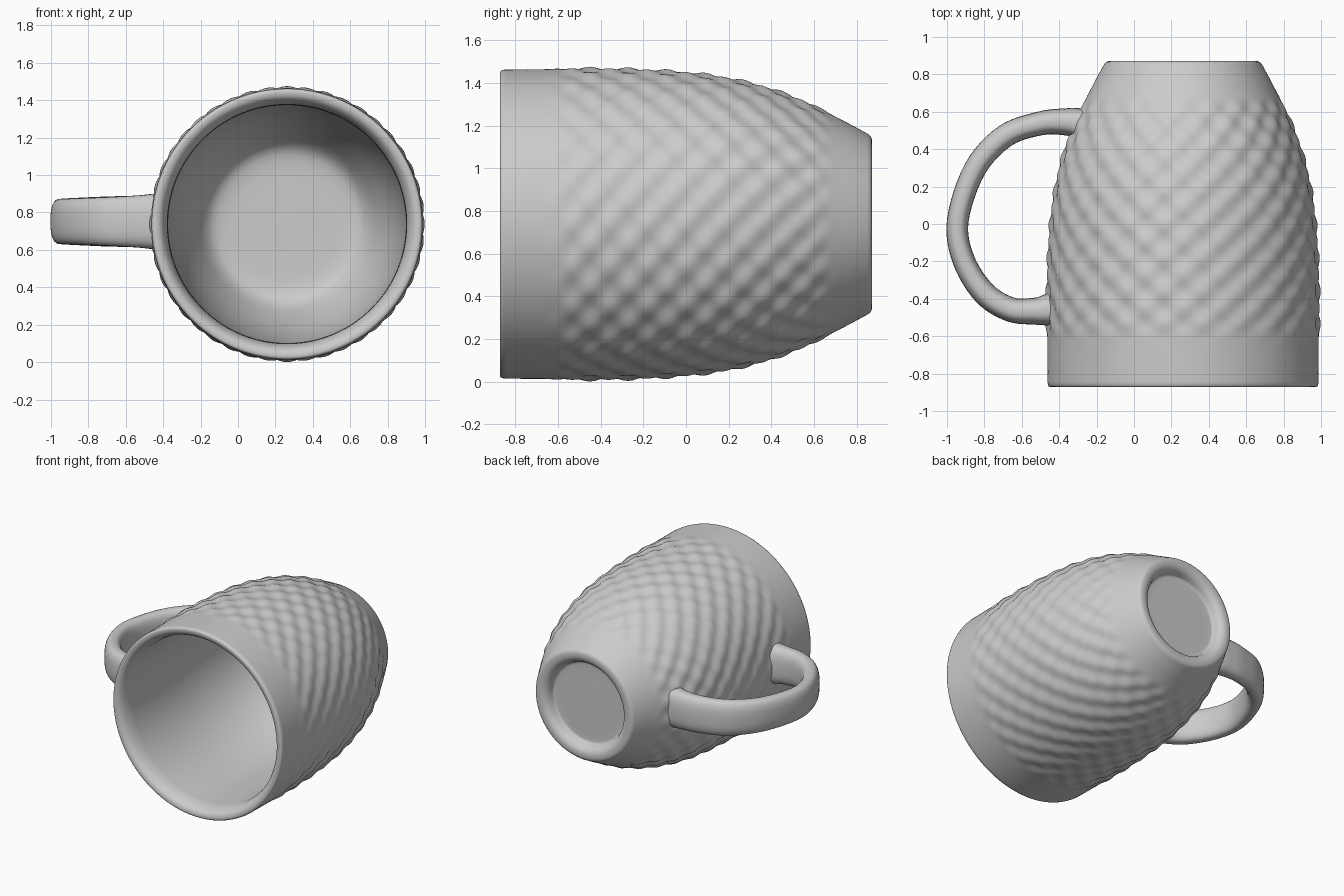
import bpy, bmesh, math
from mathutils import Vector

if "Cube" in bpy.data.objects:
    bpy.data.objects.remove(bpy.data.objects["Cube"])

CX, CZ = 0.262, 0.738          # axis of the mug, which lies along y
SEGS = 300


def catmull(pts, n):
    """Smooth interpolation through tuples, n steps per span."""
    out = []
    for i in range(len(pts) - 1):
        p0, p1 = Vector(pts[max(i - 1, 0)]), Vector(pts[i])
        p2, p3 = Vector(pts[i + 1]), Vector(pts[min(i + 2, len(pts) - 1)])
        for k in range(n):
            t = k / n
            out.append(0.5 * (2 * p1 + (p2 - p0) * t + (2 * p0 - 5 * p1 + 4 * p2 - p3) * t * t
                              + (3 * p1 - p0 - 3 * p2 + p3) * t ** 3))
    out.append(Vector(pts[-1]))
    return out


def skin(name, rings, cap_start=True, cap_end=True):
    """Bridge equal closed rings of points into a smooth tube."""
    bm = bmesh.new()
    vs = [[bm.verts.new(p) for p in ring] for ring in rings]
    n = len(rings[0])
    for a, b in zip(vs, vs[1:]):
        for i in range(n):
            j = (i + 1) % n
            bm.faces.new((a[i], a[j], b[j], b[i]))
    if cap_start:
        bm.faces.new(vs[0][::-1])
    if cap_end:
        bm.faces.new(vs[-1])
    bmesh.ops.recalc_face_normals(bm, faces=bm.faces)
    for f in bm.faces:
        f.smooth = True
    me = bpy.data.meshes.new(name)
    bm.to_mesh(me)
    bm.free()
    ob = bpy.data.objects.new(name, me)
    bpy.context.collection.objects.link(ob)
    return ob


def step(a, b, x):
    t = min(max((x - a) / (b - a), 0), 1)
    return t * t * (3 - 2 * t)


def bump(y, ang):
    """Staggered hammered texture in the middle band of the wall."""
    band = step(-0.66, -0.5, y) * (1 - step(0.56, 0.72, y))
    c = math.cos(22 * ang) * math.cos(math.pi * y / 0.09)
    return band * (0.003 + 0.009 * c)


# Mug body: (y, radius) profiles, from inner floor over the rim to the foot
inner = catmull([(0.70, 0.02), (0.70, 0.2), (0.695, 0.34), (0.66, 0.42), (0.55, 0.485),
                 (0.35, 0.56), (0.1, 0.61), (-0.2, 0.633), (-0.6, 0.636), (-0.78, 0.64)], 3)
rim = catmull([(-0.78, 0.64), (-0.83, 0.653), (-0.862, 0.675), (-0.872, 0.70),
               (-0.868, 0.718), (-0.85, 0.724)], 3)
wall = catmull([(-0.85, 0.724), (-0.55, 0.726), (-0.25, 0.722), (0, 0.707), (0.2, 0.68),
                (0.4, 0.63), (0.6, 0.552), (0.75, 0.478), (0.85, 0.424)], 15)
foot = catmull([(0.85, 0.424), (0.865, 0.412), (0.872, 0.39), (0.868, 0.355), (0.845, 0.325),
                (0.81, 0.31), (0.80, 0.29), (0.80, 0.15), (0.80, 0.02)], 3)
profile = [(p, False) for p in inner[:-1] + rim[:-1]] + [(p, True) for p in wall[:-1]] \
    + [(p, False) for p in foot]

rings = []
for (y, r), textured in profile:
    ring = []
    for i in range(SEGS):
        a = 2 * math.pi * i / SEGS
        rr = r + (bump(y, a) if textured else 0)
        ring.append((CX + rr * math.cos(a), y, CZ + rr * math.sin(a)))
    rings.append(ring)
skin("mug_body", rings)

# Handle: (x, y, half thickness, half width) along its centre line
path = catmull([(-0.285, 0.535, 0.085, 0.15), (-0.36, 0.546, 0.073, 0.143),
                (-0.50, 0.538, 0.064, 0.138), (-0.69, 0.47, 0.062, 0.134),
                (-0.85, 0.295, 0.06, 0.127), (-0.942, 0.02, 0.058, 0.122),
                (-0.912, -0.19, 0.06, 0.122), (-0.80, -0.37, 0.064, 0.126),
                (-0.66, -0.457, 0.066, 0.132), (-0.53, -0.466, 0.072, 0.14),
                (-0.465, -0.46, 0.085, 0.147), (-0.425, -0.458, 0.094, 0.15)], 6)
rings = []
for k, (x, y, thick, width) in enumerate(path):
    t = path[min(k + 1, len(path) - 1)] - path[max(k - 1, 0)]
    nx, ny = Vector((-t[1], t[0])).normalized()
    ring = []
    for i in range(32):
        c, s = math.cos(math.pi * i / 16), math.sin(math.pi * i / 16)
        u = thick * math.copysign(abs(c) ** 0.75, c)
        v = width * math.copysign(abs(s) ** 0.75, s)
        ring.append((x + nx * u, y + ny * u, 0.752 + v))
    rings.append(ring)
skin("handle", rings)
